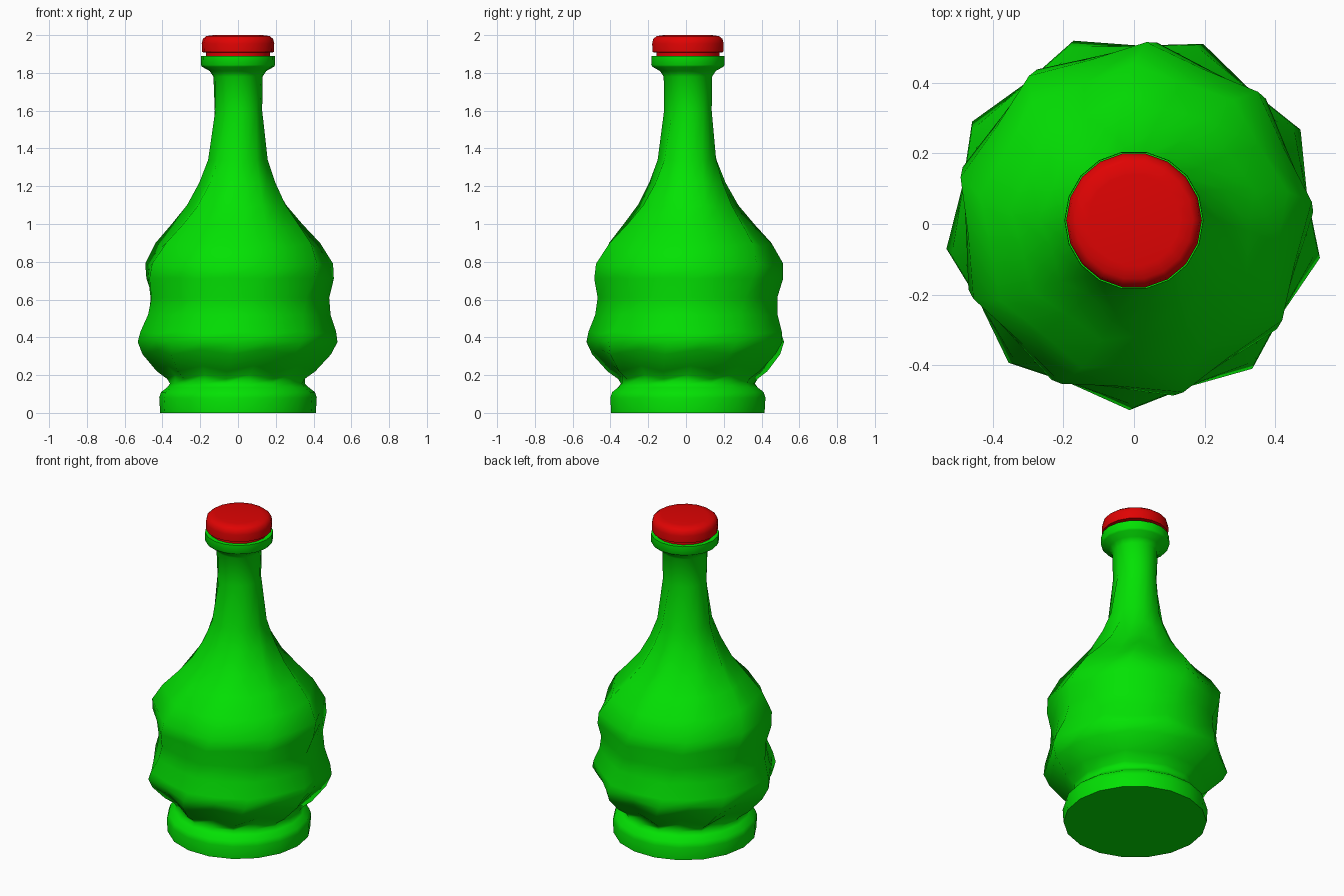
import bpy, bmesh, math

cube = bpy.data.objects.get("Cube")
if cube:
    bpy.data.objects.remove(cube)

SIDES = 18
AXIS_Y = 0.01


def material(name, colour):
    mat = bpy.data.materials.new(name)
    mat.use_nodes = True
    mat.diffuse_color = colour
    node = next(n for n in mat.node_tree.nodes if n.type == 'BSDF_PRINCIPLED')
    node.inputs["Base Color"].default_value = colour
    return mat


def lathe(name, profile, mat, twist=None):
    """Turn (radius, height, lobe depth) points; alternate corners sink along the normal."""
    bm = bmesh.new()
    rings = []
    for k, (radius, z, depth) in enumerate(profile):
        turn = twist(z) if twist else 0
        before = profile[max(k - 1, 0)]
        after = profile[min(k + 1, len(profile) - 1)]
        slope = math.atan2(after[0] - before[0], after[1] - before[1])
        ring = []
        for i in range(SIDES):
            a = 2 * math.pi * i / SIDES + turn
            sink = depth * (i % 2)
            r = radius - sink * math.cos(slope)
            ring.append(bm.verts.new((r * math.cos(a), r * math.sin(a),
                                      z + sink * math.sin(slope))))
        rings.append(ring)
    for low, high in zip(rings, rings[1:]):
        for i in range(SIDES):
            j = (i + 1) % SIDES
            bm.faces.new((low[i], low[j], high[j], high[i]))
    bm.faces.new(rings[0][::-1])
    bm.faces.new(rings[-1])
    mesh = bpy.data.meshes.new(name)
    bm.to_mesh(mesh)
    bm.free()
    mesh.materials.append(mat)
    obj = bpy.data.objects.new(name, mesh)
    obj.location.y = AXIS_Y
    bpy.context.collection.objects.link(obj)
    bpy.ops.object.select_all(action='DESELECT')
    obj.select_set(True)
    bpy.context.view_layer.objects.active = obj
    bpy.ops.object.shade_smooth_by_angle(angle=math.radians(75))
    return obj


def body_twist(z):
    # Lobes spiral upward from the foot to the top of the neck
    return math.radians(-20 + 60 * min(max((z - 0.17) / 1.43, 0), 1))


green = material("bottle green", (0.001, 0.76, 0.001, 1))
red = material("cap red", (0.74, 0.001, 0.001, 1))

# Round foot, twisted lobed body, neck and lip
lathe("bottle", [
    (0.412, 0, 0), (0.417, 0.08, 0), (0.407, 0.11, 0), (0.375, 0.135, 0),
    (0.36, 0.155, 0.005), (0.375, 0.18, 0.03), (0.43, 0.22, 0.04),
    (0.508, 0.31, 0.042), (0.537, 0.375, 0.042), (0.526, 0.43, 0.035),
    (0.492, 0.52, 0.022), (0.483, 0.61, 0.02), (0.508, 0.71, 0.032),
    (0.506, 0.79, 0.037), (0.442, 0.90, 0.037), (0.352, 1.0, 0.033),
    (0.27, 1.1, 0.028), (0.205, 1.22, 0.022), (0.16, 1.34, 0.015),
    (0.128, 1.6, 0.005), (0.13, 1.78, 0), (0.15, 1.81, 0), (0.19, 1.832, 0),
    (0.197, 1.842, 0), (0.196, 1.89, 0),
], green, body_twist)

# Screw cap with a narrow collar below it
lathe("cap", [
    (0.17, 1.885, 0), (0.17, 1.907, 0), (0.19, 1.91, 0), (0.192, 1.955, 0),
    (0.186, 1.98, 0), (0.167, 1.995, 0), (0.13, 2.0, 0),
], red)
